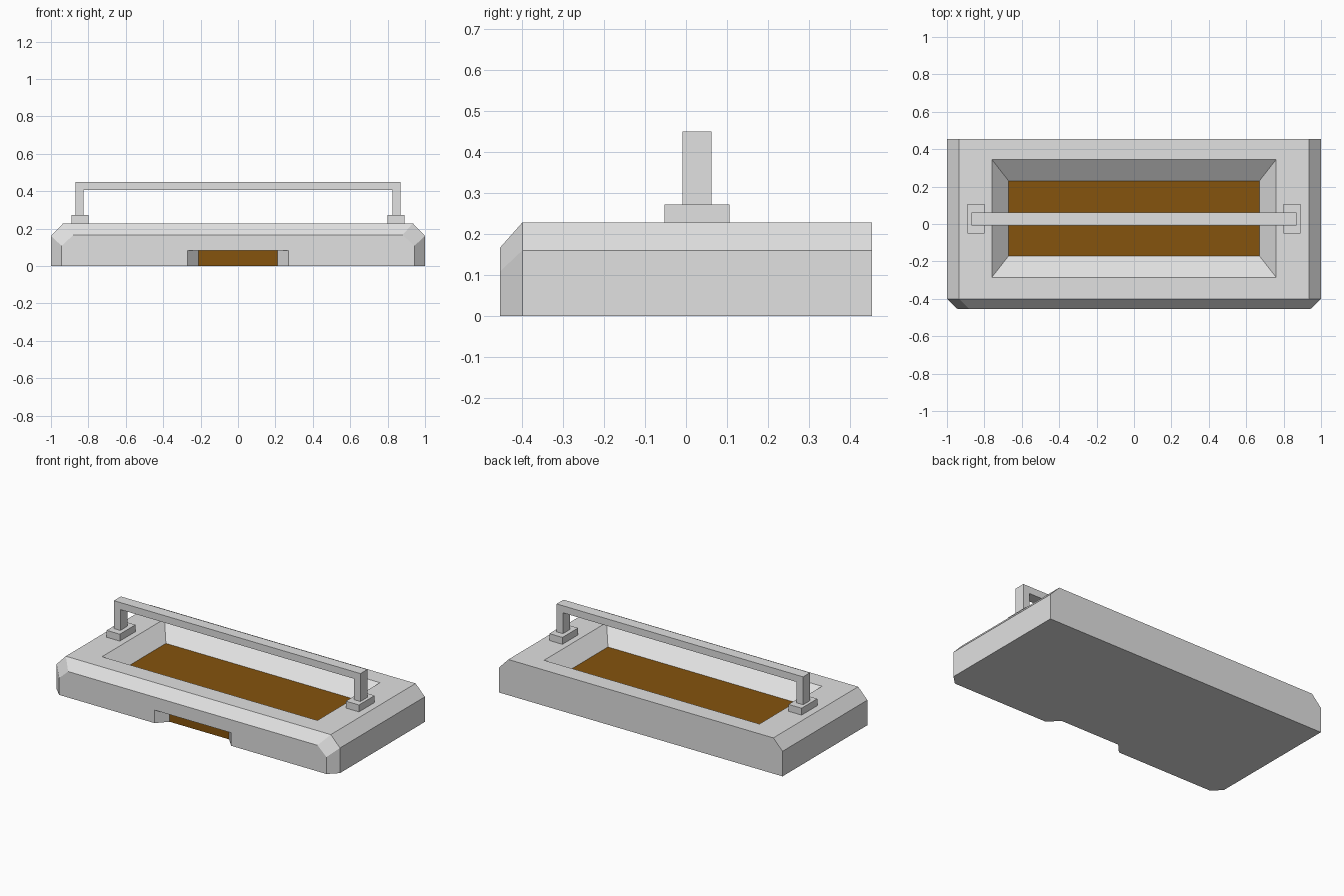
import bpy, bmesh

if "Cube" in bpy.data.objects:
    bpy.data.objects.remove(bpy.data.objects["Cube"])

def material(name, rgb):
    m = bpy.data.materials.new(name)
    m.diffuse_color = (*rgb, 1)
    m.use_nodes = True
    m.node_tree.nodes["Principled BSDF"].inputs["Base Color"].default_value = m.diffuse_color
    return m

grey = material("light_grey", (0.75, 0.75, 0.75))
brown = material("brown", (0.235, 0.087, 0.004))

def loft(name, sections):
    """Closed solid through matching rings of points."""
    bm = bmesh.new()
    rings = [[bm.verts.new(p) for p in s] for s in sections]
    for a, b in zip(rings, rings[1:]):
        n = len(a)
        for i in range(n):
            j = (i + 1) % n
            bm.faces.new((a[i], a[j], b[j], b[i]))
    bm.faces.new(rings[0])
    bm.faces.new(rings[-1])
    bmesh.ops.recalc_face_normals(bm, faces=bm.faces)
    me = bpy.data.meshes.new(name)
    bm.to_mesh(me)
    bm.free()
    ob = bpy.data.objects.new(name, me)
    bpy.context.collection.objects.link(ob)
    me.materials.append(grey)
    me.materials.append(brown)
    return ob

def rect(x, y0, y1, z):
    return [(-x, y0, z), (x, y0, z), (x, y1, z), (-x, y1, z)]

def extrude_y(name, profile, y0, y1):
    return loft(name, [[(x, y, z) for x, z in profile] for y in (y0, y1)])

# tray body: chamfered cross-section, with the front end tapering in
def section(y, x, x_top, z_side, z_top):
    return [(-x, y, 0), (x, y, 0), (x, y, z_side),
            (x_top, y, z_top), (-x_top, y, z_top), (-x, y, z_side)]

body = loft("tray_body", [
    section(-0.455, 0.943, 0.88, 0.108, 0.166),
    section(-0.40, 1.0, 0.935, 0.16, 0.228),
    section(0.455, 1.0, 0.935, 0.16, 0.228)])

# sloped pocket with a brown floor (cutter runs past the top at the same slope)
FLOOR, TOP = 0.14, 0.228
k = 0.5
pocket = loft("pocket_cutter", [
    rect(0.67, -0.17, 0.23, FLOOR),
    rect(0.76 + 0.09 * k, -0.285 - 0.115 * k, 0.345 + 0.115 * k,
         TOP + (TOP - FLOOR) * k)])

# front notch, narrowing to a brown back face
def notch_ring(x, y):
    return [(-x, y, -0.05), (x, y, -0.05), (x, y, 0.083), (-x, y, 0.083)]

notch = loft("notch_cutter", [notch_ring(0.33, -0.52), notch_ring(0.21, -0.39)])

for f in pocket.data.polygons:
    f.material_index = int(f.normal.z < -0.9)
for f in notch.data.polygons:
    f.material_index = int(f.normal.y > 0.9)

for cutter in (pocket, notch):
    mod = body.modifiers.new(cutter.name, 'BOOLEAN')
    mod.operation = 'DIFFERENCE'
    mod.solver = 'EXACT'
    mod.object = cutter

# bake the cuts and drop the cutters
dg = bpy.context.evaluated_depsgraph_get()
baked = bpy.data.meshes.new_from_object(body.evaluated_get(dg))
body.modifiers.clear()
body.data = baked
for cutter in (pocket, notch):
    bpy.data.objects.remove(cutter)

# handle: one squared arch
extrude_y("handle", [(-0.87, 0.26), (-0.87, 0.45), (0.87, 0.45), (0.87, 0.26),
                     (0.825, 0.26), (0.825, 0.405), (-0.825, 0.405), (-0.825, 0.26)],
          -0.008, 0.062)

# handle feet
for side, s in (("left", -1), ("right", 1)):
    a, b = s * 0.798, s * 0.89
    extrude_y("handle_foot_" + side, [(a, 0.22), (b, 0.22), (b, 0.272), (a, 0.272)],
              -0.052, 0.106)
